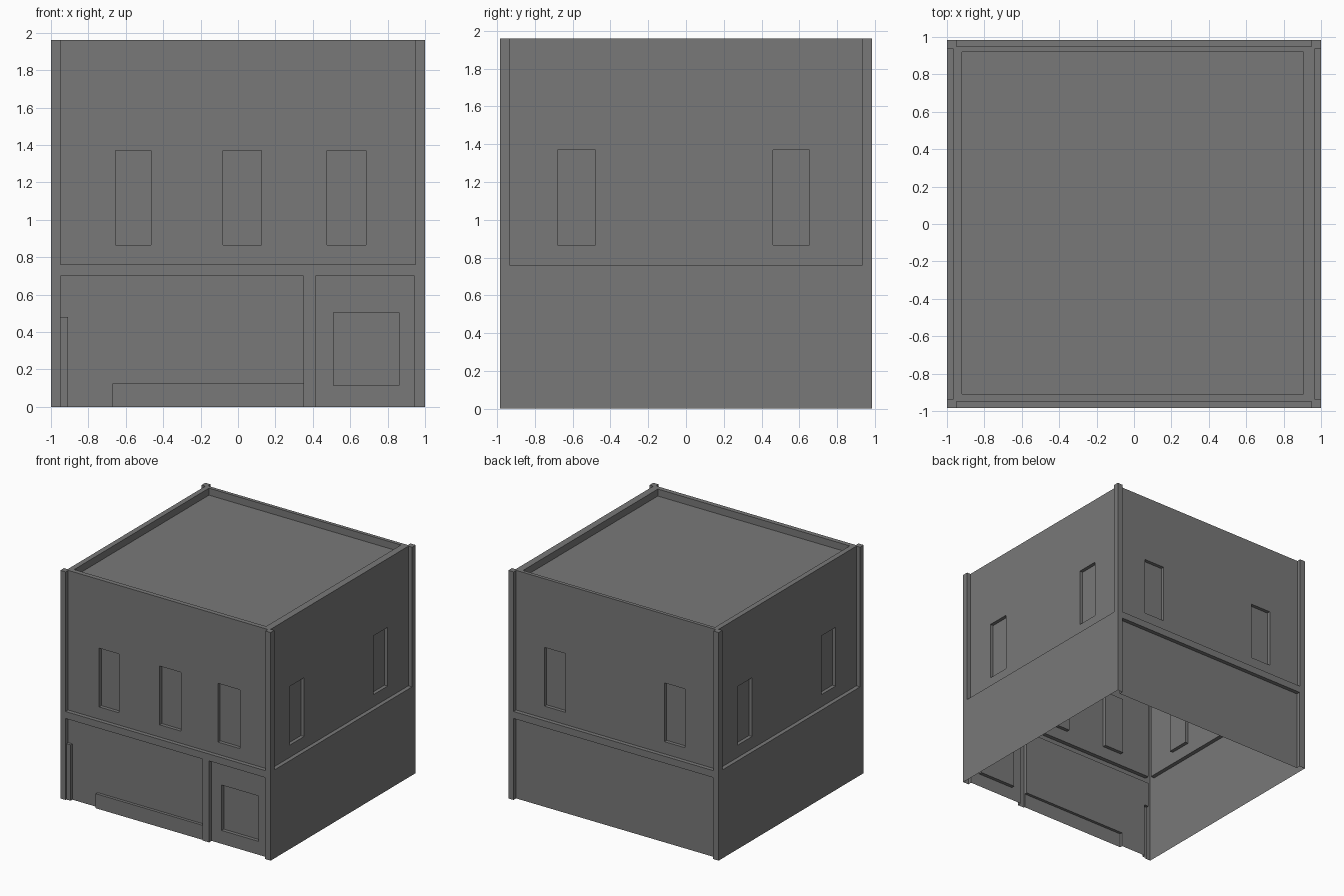
import bpy
import bmesh
from math import radians
from mathutils import Matrix

if "Cube" in bpy.data.objects:
    bpy.data.objects.remove(bpy.data.objects["Cube"], do_unlink=True)

grey = bpy.data.materials.new("stone_grey")
grey.use_nodes = True
GREY = (0.19, 0.19, 0.19, 1)
grey.diffuse_color = GREY
grey.node_tree.nodes["Principled BSDF"].inputs["Base Color"].default_value = GREY

WIDTH, DEPTH, HEIGHT = 1.0, 0.985, 1.96   # half width, half depth, full height
RECESS, GLASS = 0.035, 0.065              # panel and window depths


def relief(name, panels, matrix):
    """Sheet made of rectangles (u0, u1, v0, v1, depth); later ones override.
    A depth of None leaves a gap. Steps between depths are closed."""
    us = sorted({u for p in panels for u in p[:2]})
    vs = sorted({v for p in panels for v in p[2:4]})

    def depth(i, j):
        if not (0 <= i < len(us) - 1 and 0 <= j < len(vs) - 1):
            return None
        u, v = (us[i] + us[i + 1]) / 2, (vs[j] + vs[j + 1]) / 2
        found = None
        for u0, u1, v0, v1, d in panels:
            if u0 < u < u1 and v0 < v < v1:
                found = d
        return found

    bm = bmesh.new()

    def quad(*points):
        bm.faces.new([bm.verts.new(p) for p in points])

    for i in range(len(us) - 1):
        for j in range(len(vs) - 1):
            d = depth(i, j)
            if d is None:
                continue
            a, b, c, e = us[i], us[i + 1], vs[j], vs[j + 1]
            quad((a, c, -d), (b, c, -d), (b, e, -d), (a, e, -d))
            side, above = depth(i + 1, j), depth(i, j + 1)
            if side is not None and side != d:
                quad((b, c, -d), (b, c, -side), (b, e, -side), (b, e, -d))
            if above is not None and above != d:
                quad((b, e, -d), (b, e, -above), (a, e, -above), (a, e, -d))
    bmesh.ops.remove_doubles(bm, verts=bm.verts, dist=0.0001)
    bmesh.ops.dissolve_limit(bm, angle_limit=0.01, verts=bm.verts, edges=bm.edges)
    mesh = bpy.data.meshes.new(name)
    bm.to_mesh(mesh)
    bm.free()
    mesh.materials.append(grey)
    obj = bpy.data.objects.new(name, mesh)
    bpy.context.collection.objects.link(obj)
    obj.matrix_world = matrix


def wall(name, half, distance, turn, details):
    """Upright wall with corner pilasters and a recessed upper storey."""
    inner = half - 0.05
    base = [(-half, half, 0, HEIGHT, 0), (-inner, inner, 0.76, HEIGHT, RECESS)]
    place = (Matrix.Rotation(radians(turn), 4, "Z")
             @ Matrix.Translation((0, -distance, 0))
             @ Matrix.Rotation(radians(90), 4, "X"))
    relief(name, base + details, place)


def windows(*spans):
    return [(a, b, 0.865, 1.37, GLASS) for a, b in spans]


pair = windows((-0.68, -0.48), (0.46, 0.655))
lower_panel = [(-0.95, 0.945, 0, 0.7, RECESS)]

# Shop front: recessed panel, pillar, low sill, door post and display window
shop = lower_panel + [
    (0.35, 0.415, 0, 0.7, 0),
    (-0.67, 0.35, 0, 0.125, 0.01),
    (-0.95, -0.91, 0, 0.48, 0.01),
    (0.51, 0.86, 0.115, 0.505, GLASS),
]
upper = windows((-0.655, -0.465), (-0.08, 0.125), (0.475, 0.685))
wall("front_wall", WIDTH, DEPTH, 0, shop + upper)
wall("back_wall", WIDTH, DEPTH, 180, lower_panel + pair)
wall("left_wall", DEPTH, WIDTH, 90, pair)
wall("right_wall", DEPTH, WIDTH, -90, pair)

# Parapet rim with notches over the recessed walls, and the sunken roof
x, y = WIDTH, DEPTH
rim = [(-x, x, -y, y, 0)]
for s in (-1, 1):
    x0, x1 = sorted((s * x, s * (x - RECESS)))
    y0, y1 = sorted((s * y, s * (y - RECESS)))
    rim += [(x0, x1, 0.05 - y, y - 0.05, None), (0.05 - x, x - 0.05, y0, y1, None)]
rim.append((-0.92, 0.905, -0.91, 0.92, 0.06))
relief("roof_and_parapet", rim, Matrix.Translation((0, 0, HEIGHT)))
